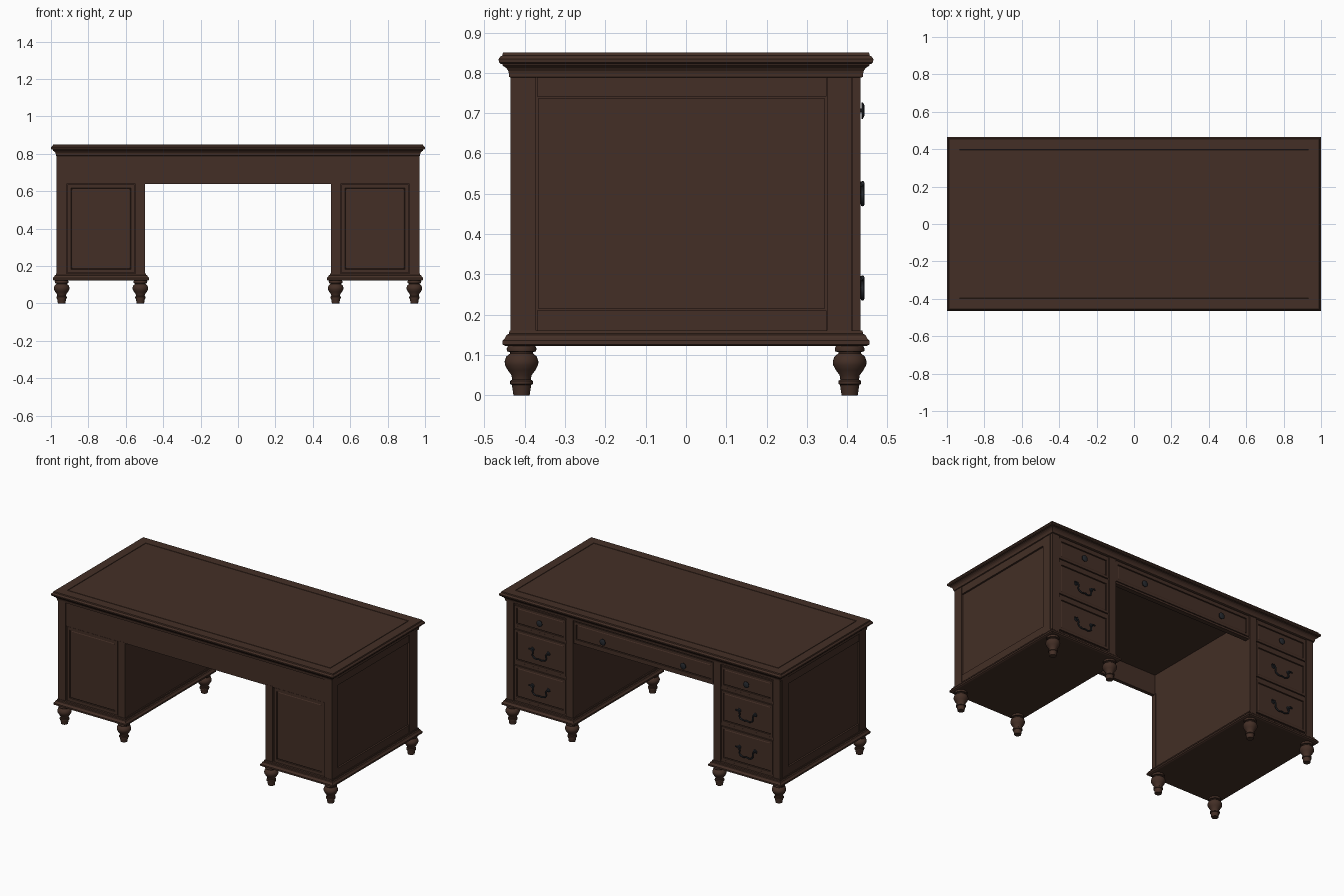
import bpy, bmesh, math
from mathutils import Matrix, Vector

if "Cube" in bpy.data.objects:
    bpy.data.objects.remove(bpy.data.objects["Cube"])


def material(name, rgb):
    m = bpy.data.materials.new(name)
    m.diffuse_color = (*rgb, 1)
    m.use_nodes = True
    m.node_tree.nodes["Principled BSDF"].inputs["Base Color"].default_value = m.diffuse_color
    return m


WOOD = material("dark walnut", (0.057, 0.028, 0.019))
METAL = material("blackened metal", (0.018, 0.021, 0.026))


def finish(bm, name, mat=WOOD, smooth=False):
    bmesh.ops.recalc_face_normals(bm, faces=bm.faces)
    me = bpy.data.meshes.new(name)
    bm.to_mesh(me)
    bm.free()
    me.materials.append(mat)
    if smooth:
        me.polygons.foreach_set("use_smooth", [True] * len(me.polygons))
        me.set_sharp_from_angle(angle=math.radians(35))
    ob = bpy.data.objects.new(name, me)
    bpy.context.collection.objects.link(ob)
    return ob


def box(name, x, y, z, panel=None, border=0.025, depth=0.007):
    """Box from ranges; panel = outward direction of a face given a sunk field."""
    bm = bmesh.new()
    lo, hi = (Vector(c) for c in zip(*(sorted(r) for r in (x, y, z))))
    bmesh.ops.create_cube(bm, size=1, matrix=Matrix.Translation((lo + hi) / 2)
                          @ Matrix.Diagonal((*(hi - lo), 1)))
    if panel:
        bm.normal_update()
        f = max(bm.faces, key=lambda f: f.normal.dot(Vector(panel)))
        bmesh.ops.inset_individual(bm, faces=[f], thickness=border, depth=0)
        bmesh.ops.inset_individual(bm, faces=[f], thickness=0.002, depth=-depth)
        bmesh.ops.inset_individual(bm, faces=[f], thickness=0.008, depth=depth * 0.5)
    return finish(bm, name)


def moulding(name, cx, hx, hy, profile, groove=0):
    """Stack of rectangles following a profile of (overhang, z)."""
    bm = bmesh.new()
    rings = []
    for o, z in profile:
        rings.append([bm.verts.new((cx + sx * (hx + o), sy * (hy + o), z))
                      for sx, sy in ((-1, -1), (1, -1), (1, 1), (-1, 1))])
    for a, b in zip(rings, rings[1:]):
        for i in range(4):
            j = (i + 1) % 4
            bm.faces.new((a[i], a[j], b[j], b[i]))
    bm.faces.new(rings[0][::-1])
    top = bm.faces.new(rings[-1])
    if groove:
        bm.normal_update()
        for t, d in ((groove, 0), (0.001, -0.003), (0.004, 0), (0.001, 0.003)):
            bmesh.ops.inset_individual(bm, faces=[top], thickness=t, depth=d)
    return finish(bm, name)


def lathe(name, profile, matrix, mat, n=28):
    """Turned part from (radius, height) points."""
    bm = bmesh.new()
    rings = [[bm.verts.new(matrix @ Vector((r * math.cos(k * math.tau / n),
                                            r * math.sin(k * math.tau / n), h)))
              for k in range(n)] for r, h in profile]
    for a, b in zip(rings, rings[1:]):
        for i in range(n):
            j = (i + 1) % n
            bm.faces.new((a[i], a[j], b[j], b[i]))
    bm.faces.new(rings[0][::-1])
    bm.faces.new(rings[-1])
    return finish(bm, name, mat, True)


FACE_BACK = Matrix.Rotation(-math.pi / 2, 4, 'X')   # lathe axis to +y


def knob(x, z):
    lathe("drawer_knob", [(0.011, 0), (0.011, 0.003), (0.005, 0.004), (0.005, 0.010),
                          (0.020, 0.011), (0.020, 0.014), (0.012, 0.018)],
          Matrix.Translation((x, 0.425, z)) @ FACE_BACK, METAL, 20)


def bail(x, z):
    # swan-neck pull hanging from two rosettes
    cu = bpy.data.curves.new("drawer_pull", 'CURVE')
    cu.dimensions = '3D'
    cu.bevel_depth = 0.0045
    cu.bevel_resolution = 2
    cu.resolution_u = 6
    cu.use_fill_caps = True
    pts = [(-0.075, 0.024), (-0.058, 0.024), (-0.046, 0.008), (-0.048, -0.012),
           (-0.025, -0.028), (0, -0.026), (0.025, -0.028), (0.048, -0.012),
           (0.046, 0.008), (0.058, 0.024), (0.075, 0.024)]
    sp = cu.splines.new('BEZIER')
    sp.bezier_points.add(len(pts) - 1)
    for p, (px, pz) in zip(sp.bezier_points, pts):
        p.co = (x + px, 0.438, z + pz)
        p.handle_left_type = p.handle_right_type = 'AUTO'
    cu.materials.append(METAL)
    ob = bpy.data.objects.new("drawer_pull", cu)
    bpy.context.collection.objects.link(ob)
    for s in (-1, 1):
        lathe("pull_rosette", [(0.013, 0), (0.012, 0.005), (0.006, 0.007), (0.006, 0.014)],
              Matrix.Translation((x + s * 0.056, 0.425, z + 0.022)) @ FACE_BACK, METAL, 16)


# Table top with rounded edge, cornice below and inlay groove
moulding("cornice", 0, 0.97, 0.435,
         [(0, 0.788), (0.004, 0.79), (0.004, 0.797), (0.006, 0.805), (0.011, 0.812),
          (0.020, 0.818), (0.020, 0.824)])
moulding("table_top", 0, 0.97, 0.435,
         [(0.024, 0.822), (0.029, 0.826), (0.030, 0.834), (0.026, 0.840),
          (0.021, 0.843), (0.019, 0.850)], groove=0.08)

LEG = [(0.020, 0), (0.024, 0.026), (0.028, 0.028), (0.028, 0.036), (0.023, 0.039),
       (0.025, 0.050), (0.034, 0.062), (0.041, 0.075), (0.042, 0.084), (0.038, 0.096),
       (0.028, 0.104), (0.028, 0.107), (0.036, 0.109), (0.037, 0.116), (0.033, 0.124)]

for s in (-1, 1):
    # Pedestal core and base moulding
    box("pedestal_core", (s * 0.50, s * 0.957), (-0.418, 0.415), (0.15, 0.79))
    moulding("base_moulding", s * 0.7325, 0.2375, 0.435,
             [(0.012, 0.122), (0.020, 0.126), (0.020, 0.136), (0.014, 0.142),
              (0.010, 0.150), (0.004, 0.153), (0.003, 0.161)])
    # Turned legs
    for x in (0.522, 0.943):
        for y in (-0.408, 0.406):
            lathe("turned_leg", LEG, Matrix.Translation((s * x, y, 0)), WOOD)
    # Corner posts
    box("front_outer_post", (s * 0.918, s * 0.97), (-0.435, -0.372), (0.155, 0.79))
    box("front_inner_post", (s * 0.497, s * 0.547), (-0.433, -0.40), (0.155, 0.645))
    box("back_outer_post", (s * 0.918, s * 0.97), (0.35, 0.411), (0.155, 0.79))
    box("back_outer_stile", (s * 0.918, s * 0.968), (0.413, 0.433), (0.155, 0.79))
    box("back_inner_stile", (s * 0.497, s * 0.547), (0.40, 0.433), (0.155, 0.79))
    # Side frame rails and recessed panel
    box("side_top_rail", (s * 0.94, s * 0.968), (-0.37, 0.348), (0.741, 0.79))
    box("side_bottom_rail", (s * 0.94, s * 0.968), (-0.37, 0.348), (0.155, 0.210))
    box("side_panel", (s * 0.94, s * 0.961), (-0.366, 0.344), (0.214, 0.737))
    # Panelled front of the pedestal
    box("front_panel", (s * 0.553, s * 0.912), (-0.428, -0.41), (0.163, 0.637),
        panel=(0, -1, 0), border=0.028)
    # Drawers with divider rails
    for z in (0.165, 0.402, 0.632, 0.785):
        box("drawer_rail", (s * 0.547, s * 0.918), (0.40, 0.425), (z - 0.009, z + 0.009))
    for z0, z1 in ((0.177, 0.390), (0.414, 0.620), (0.644, 0.773)):
        box("drawer_front", (s * 0.551, s * 0.914), (0.40, 0.430), (z0, z1),
            panel=(0, 1, 0), border=0.02)
    bail(s * 0.7325, 0.268)
    bail(s * 0.7325, 0.502)
    knob(s * 0.7325, 0.706)
    knob(s * 0.285, 0.706)

# Parts spanning the kneehole
box("front_apron", (-0.917, 0.917), (-0.432, -0.41), (0.64, 0.79))
box("kneehole_ceiling", (-0.51, 0.51), (-0.415, 0.415), (0.77, 0.79))
box("centre_drawer", (-0.493, 0.493), (0.40, 0.429), (0.652, 0.779),
    panel=(0, 1, 0), border=0.022)
box("centre_rail", (-0.50, 0.50), (0.395, 0.425), (0.638, 0.650))
box("centre_top_rail", (-0.50, 0.50), (0.395, 0.425), (0.78, 0.79))
